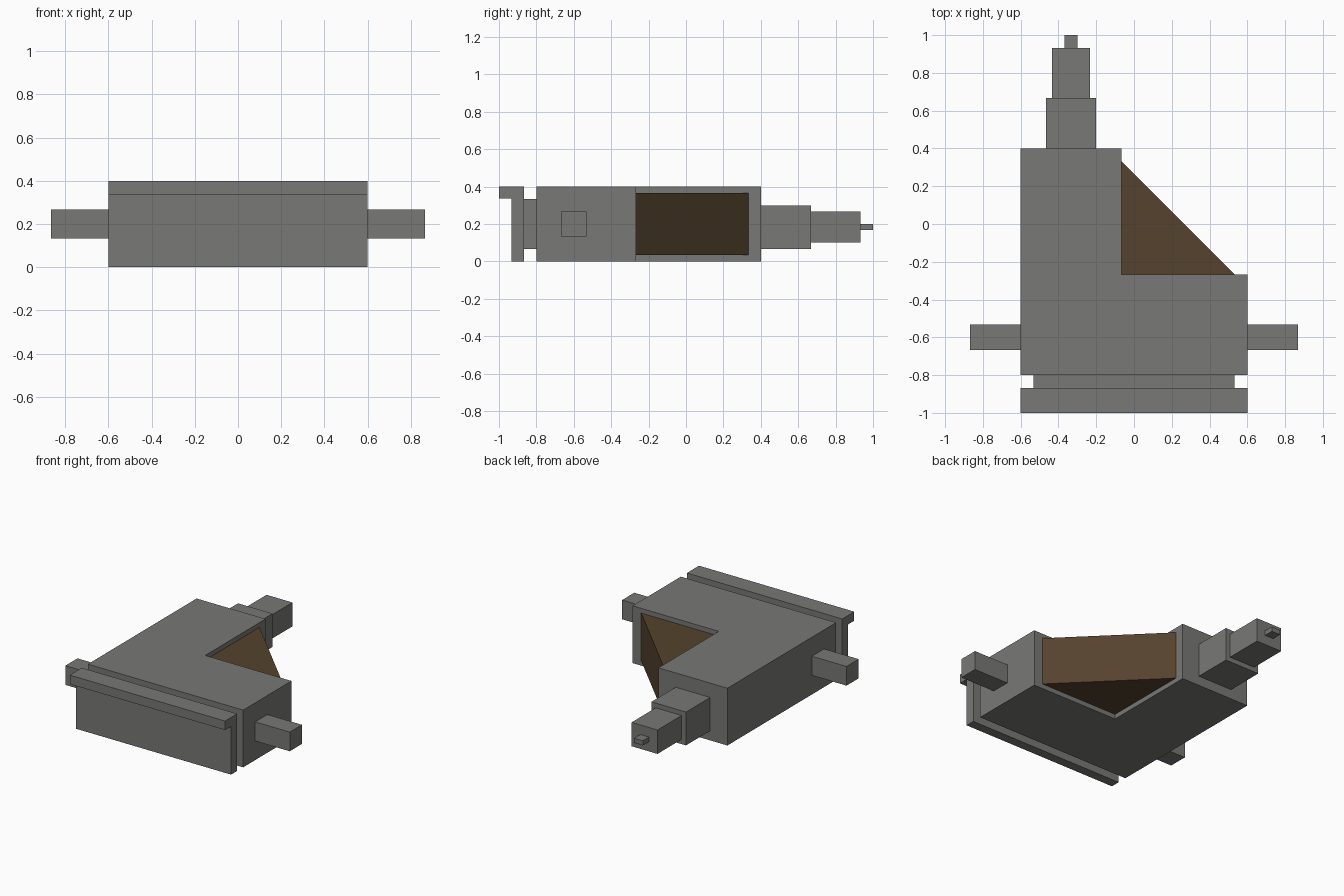
import bpy
import bmesh
from mathutils import Vector

cube = bpy.data.objects.get("Cube")
if cube:
    bpy.data.objects.remove(cube, do_unlink=True)


def material(name, rgb):
    mat = bpy.data.materials.new(name)
    mat.use_nodes = True
    mat.diffuse_color = (*rgb, 1)
    mat.node_tree.nodes["Principled BSDF"].inputs["Base Color"].default_value = (*rgb, 1)
    return mat


GREY = material("metal_grey", (0.188, 0.188, 0.181))
BROWN = material("wood_brown", (0.091, 0.0545, 0.0262))


def prism(name, outline, start, end, mat, axis="z"):
    """Extrude a 2D outline along z (outline in x, y) or x (outline in y, z)."""
    bm = bmesh.new()
    if axis == "z":
        points, push = [(a, b, start) for a, b in outline], Vector((0, 0, end - start))
    else:
        points, push = [(start, a, b) for a, b in outline], Vector((end - start, 0, 0))
    face = bm.faces.new([bm.verts.new(p) for p in points])
    extruded = bmesh.ops.extrude_face_region(bm, geom=[face], use_keep_orig=True)["geom"]
    bmesh.ops.translate(bm, vec=push, verts=[v for v in extruded if isinstance(v, bmesh.types.BMVert)])
    bmesh.ops.recalc_face_normals(bm, faces=bm.faces)
    mesh = bpy.data.meshes.new(name)
    bm.to_mesh(mesh)
    bm.free()
    mesh.materials.append(mat)
    obj = bpy.data.objects.new(name, mesh)
    bpy.context.collection.objects.link(obj)
    return obj


def box(name, x, y, z, mat=GREY):
    outline = [(x[0], y[0]), (x[1], y[0]), (x[1], y[1]), (x[0], y[1])]
    return prism(name, outline, z[0], z[1], mat)


# L-shaped main body with a sloped wooden wedge in its inner corner
prism("main_body", [(-0.6, -0.8), (0.6, -0.8), (0.6, -0.267), (-0.067, -0.267),
                    (-0.067, 0.4), (-0.6, 0.4)], 0, 0.4, GREY)
prism("corner_wedge", [(-0.067, -0.267), (0.533, -0.267), (-0.067, 0.333)], 0.033, 0.367, BROWN)

# Front plate with overhanging top lip, joined by a narrow neck
box("plate_neck", (-0.533, 0.533), (-0.867, -0.8), (0.067, 0.333))
prism("front_plate", [(-0.867, 0), (-0.867, 0.4), (-1, 0.4), (-1, 0.337),
                      (-0.933, 0.337), (-0.933, 0)], -0.6, 0.6, GREY, axis="x")

# Side pegs
for side, sign in (("left", 1), ("right", -1)):
    box(side + "_peg", sorted((0.6 * sign, 0.867 * sign)), (-0.667, -0.533), (0.133, 0.267))

# Stepped rear spout
box("spout_base", (-0.467, -0.2), (0.4, 0.667), (0.067, 0.3))
box("spout_middle", (-0.433, -0.233), (0.667, 0.933), (0.1, 0.267))
box("spout_tip", (-0.367, -0.3), (0.933, 1.0), (0.167, 0.2))
